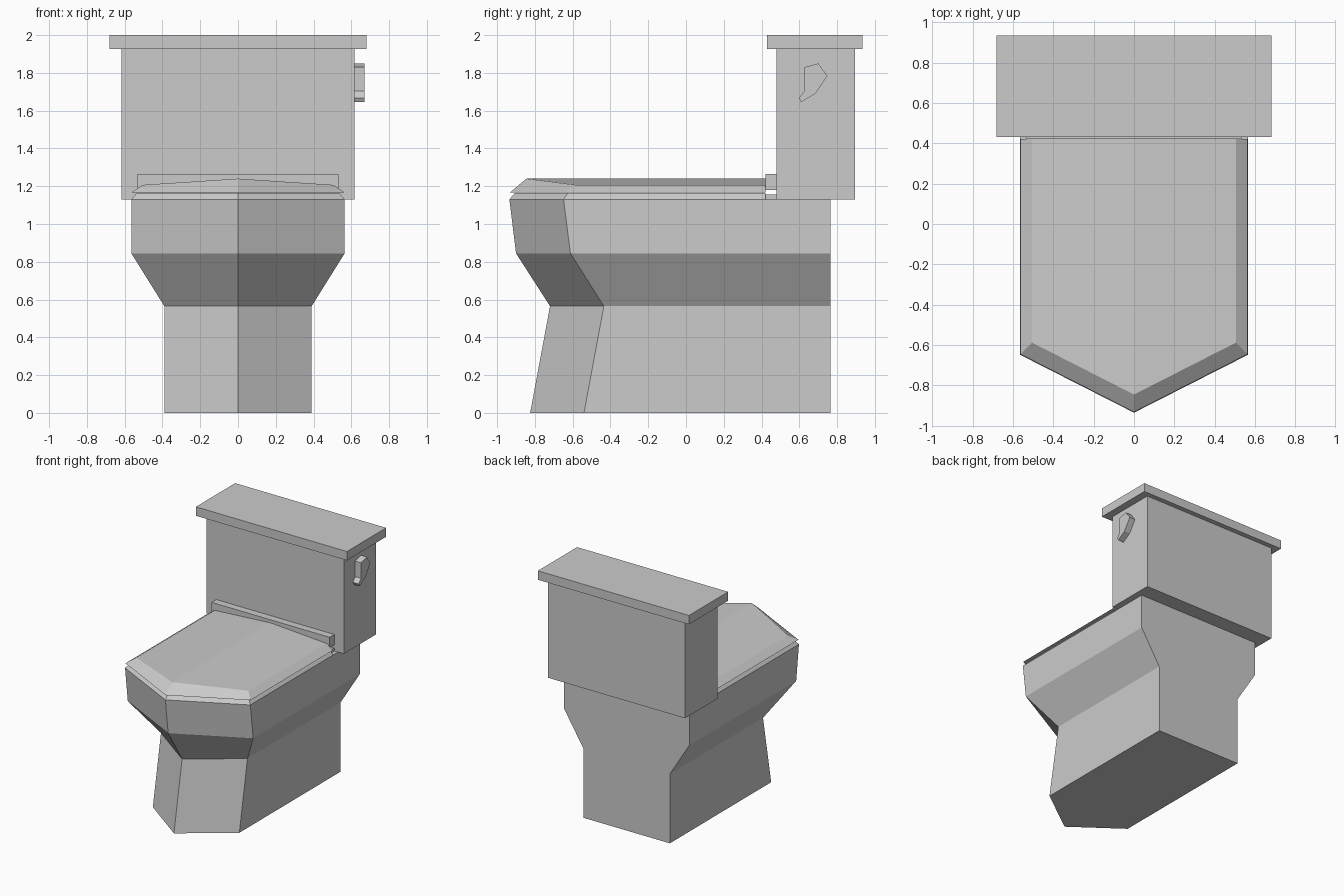
import bpy, bmesh

if "Cube" in bpy.data.objects:
    bpy.data.objects.remove(bpy.data.objects["Cube"])


def finish(bm, name):
    bmesh.ops.recalc_face_normals(bm, faces=bm.faces)
    mesh = bpy.data.meshes.new(name)
    bm.to_mesh(mesh)
    bm.free()
    obj = bpy.data.objects.new(name, mesh)
    bpy.context.collection.objects.link(obj)
    return obj


def box(name, x, y, z):
    """Box from (min, max) ranges on each axis."""
    bm = bmesh.new()
    bmesh.ops.create_cube(bm, size=1)
    for v in bm.verts:
        for i, (lo, hi) in enumerate((x, y, z)):
            v.co[i] = lo if v.co[i] < 0 else hi
    return finish(bm, name)


def pointed_loft(name, back, sections):
    """Stack of sections with a V front: (half width, corner y, tip y, side z, ridge z)."""
    bm = bmesh.new()
    rings = []
    for w, corner, tip, z, ridge in sections:
        pts = [(0, tip, ridge), (w, corner, z), (w, back, z),
               (0, back, ridge), (-w, back, z), (-w, corner, z)]
        rings.append([bm.verts.new(p) for p in pts])
    for a, b in zip(rings, rings[1:]):
        for i in range(6):
            j = (i + 1) % 6
            bm.faces.new((a[i], a[j], b[j], b[i]))
    # end caps split along the centre line
    for r in (rings[0], rings[-1]):
        bm.faces.new(r[:4])
        bm.faces.new((r[3], r[4], r[5], r[0]))
    return finish(bm, name)


def prism_x(name, profile, x0, x1):
    """Extrude a (y, z) outline along x."""
    bm = bmesh.new()
    face = bm.faces.new([bm.verts.new((x0, y, z)) for y, z in profile])
    new = bmesh.ops.extrude_face_region(bm, geom=[face])["geom"]
    bmesh.ops.translate(bm, vec=(x1 - x0, 0, 0),
                        verts=[g for g in new if isinstance(g, bmesh.types.BMVert)])
    return finish(bm, name)


# Pedestal and bowl
pointed_loft("bowl", 0.765, [
    (0.39, -0.54, -0.825, 0.0, 0.0),
    (0.39, -0.435, -0.72, 0.565, 0.565),
    (0.565, -0.612, -0.90, 0.845, 0.845),
    (0.565, -0.648, -0.935, 1.13, 1.13)])

# Seat ring and ridged cover
pointed_loft("seat", 0.42, [
    (0.565, -0.648, -0.935, 1.13, 1.13),
    (0.535, -0.625, -0.905, 1.165, 1.165)])
pointed_loft("seat_cover", 0.42, [
    (0.563, -0.645, -0.932, 1.167, 1.167),
    (0.505, -0.588, -0.845, 1.207, 1.24)])

# Hinges behind the seat and cover
box("cover_hinge", (-0.532, 0.532), (0.42, 0.48), (1.18, 1.265))
box("seat_hinge", (-0.532, 0.532), (0.42, 0.48), (1.13, 1.155))

# Water tank, its lid and the flush handle
box("tank", (-0.618, 0.618), (0.48, 0.895), (1.13, 1.927))
box("tank_lid", (-0.681, 0.681), (0.43, 0.935), (1.927, 2.0))
prism_x("flush_handle", [
    (0.627, 1.83), (0.70, 1.85), (0.748, 1.785), (0.685, 1.69),
    (0.61, 1.645), (0.598, 1.668), (0.627, 1.703)], 0.61, 0.67)
